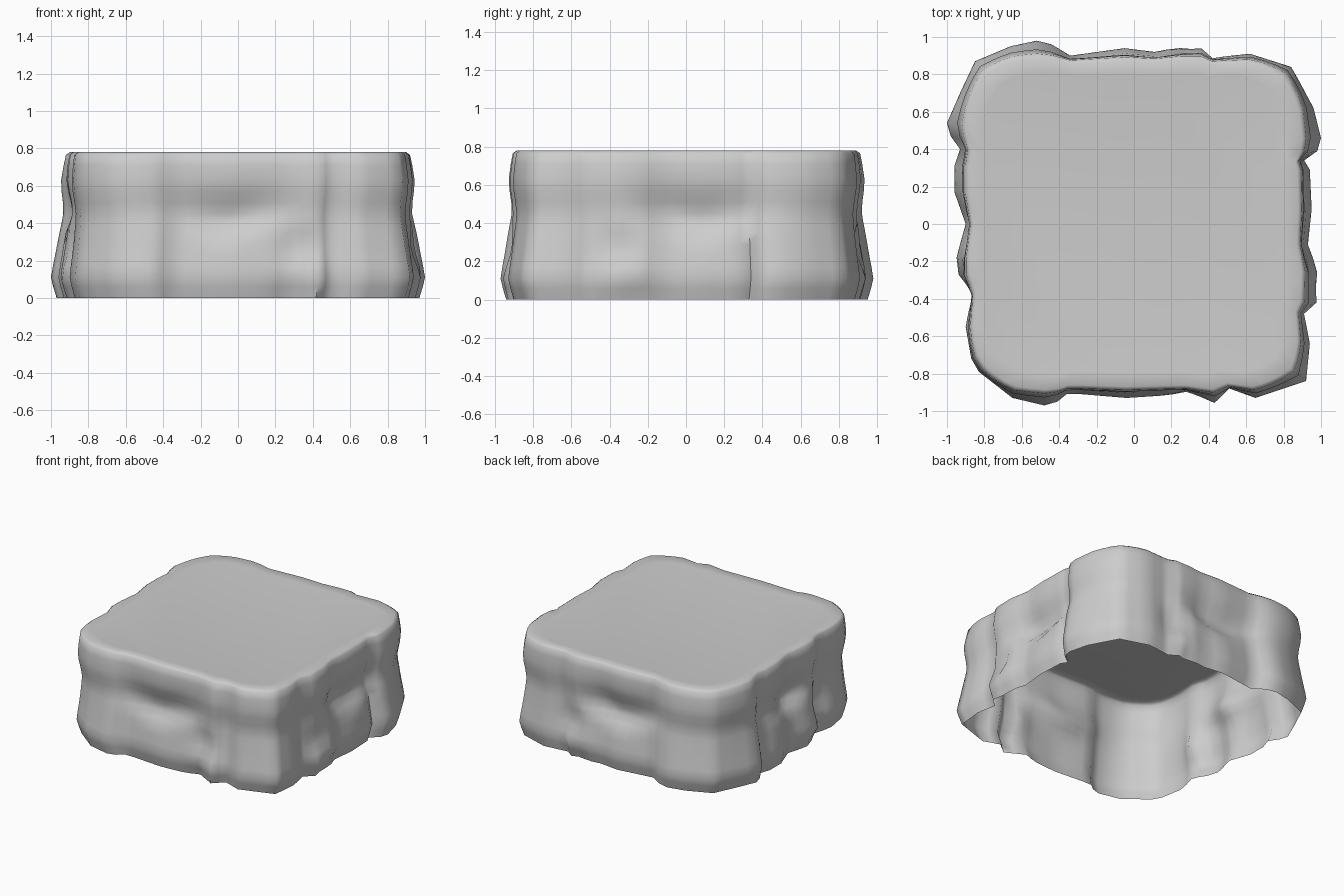
import bpy
import bmesh
from math import exp
from mathutils import Vector

cube = bpy.data.objects.get("Cube")
if cube:
    bpy.data.objects.remove(cube)

# Rock colour
stone = bpy.data.materials.new("stone_grey")
stone.use_nodes = True
colour = (0.61, 0.61, 0.61, 1)
stone.diffuse_color = colour
stone.node_tree.nodes["Principled BSDF"].inputs["Base Color"].default_value = colour

# Weathered outline, in hundredths, counter-clockwise by wall
FRONT = [(-83, -79), (-65, -93), (-48, -97), (-41, -95), (-36, -91), (-28, -91),
         (-4, -93), (28, -91), (43, -96), (51, -88), (65, -93), (83, -87)]
RIGHT = [(92, -84), (94, -64), (91, -48), (98, -42), (99, -26), (93, -11),
         (95, 8), (94, 29), (91, 34), (98, 39), (100, 46), (96, 62), (88, 77)]
BACK = [(84, 84), (62, 91), (42, 89), (36, 95), (25, 95), (11, 92),
        (-5, 94), (-34, 90), (-44, 96), (-52, 98), (-66, 95), (-85, 87)]
LEFT = [(-93, 70), (-100, 54), (-98, 47), (-93, 40), (-96, 31), (-96, 17),
        (-90, 0), (-95, -18), (-95, -27), (-87, -38), (-90, -55), (-87, -72)]
HALF, CORNER = 0.865, 0.26

# Rows up the wall: height, share of the outline, overall scale
ROWS = [(0, 1, 0.97), (0.06, 1, 0.988), (0.11, 1, 1), (0.17, 0.96, 0.995),
        (0.23, 0.92, 0.988), (0.29, 0.88, 0.982), (0.35, 0.82, 0.978),
        (0.4, 0.76, 0.975), (0.45, 0.7, 0.975), (0.51, 0.65, 0.985),
        (0.57, 0.61, 0.998), (0.63, 0.58, 1.004), (0.71, 0.5, 1),
        (0.765, 0.45, 0.994), (0.78, 0.42, 0.975), (0.772, 0.3, 0.9)]


def outline():
    """Weathered outline with its long edges split into shorter ones."""
    corners = [Vector(p) / 100 for p in FRONT + RIGHT + BACK + LEFT]
    points = []
    for a, b in zip(corners, corners[1:] + corners[:1]):
        steps = max(1, round((b - a).length / 0.07))
        points += [a.lerp(b, i / steps) for i in range(steps)]
    return points


def rounded_square(p):
    """Nearest point on the smooth plateau edge."""
    core = HALF - CORNER
    c = Vector([max(-core, min(core, v)) for v in p])
    return c + (p - c).normalized() * CORNER


def bump(s, z, s0, z0, width, height):
    return exp(-((s - s0) / width) ** 2 - ((z - z0) / height) ** 2)


def hollow(p, z):
    """Depth of the carved hollows shared by all four walls."""
    s = p.x if abs(p.y) > abs(p.x) else -p.y
    # Bowl with a sharp curved lower lip
    lip = 0.39 + 0.25 * abs(s + 0.08)
    bowl = bump(s, z, -0.04, lip, 0.28, 0.06 if z < lip else 0.16)
    # Notch above a small ledge, with an undercut beside it
    notch = bump(s, z, 0.35, 0.27, 0.09, 0.11)
    undercut = bump(s, z, 0.29, 0.02, 0.08, 0.08)
    return 0.06 * bowl + 0.05 * notch + 0.035 * undercut


def wall_point(p, z, share, scale):
    q = rounded_square(p).lerp(p, share) * scale
    depth = hollow(p, z)
    if abs(p.y) > abs(p.x):
        q.y -= depth if p.y > 0 else -depth
    else:
        q.x -= depth if p.x > 0 else -depth
    return q.x, q.y, z


# Open-bottomed rock block: stacked rings closed by a flat plateau
bm = bmesh.new()
base = outline()
rings = [[bm.verts.new(wall_point(p, *row)) for p in base] for row in ROWS]
count = len(base)
for low, high in zip(rings, rings[1:]):
    for i in range(count):
        j = (i + 1) % count
        bm.faces.new((low[i], low[j], high[j], high[i]))
bm.faces.new(rings[-1])
bm.normal_update()

mesh = bpy.data.meshes.new("rock_block")
bm.to_mesh(mesh)
bm.free()
mesh.materials.append(stone)
block = bpy.data.objects.new("rock_block", mesh)
bpy.context.collection.objects.link(block)

# Smooth weathered surface
bpy.ops.object.select_all(action='DESELECT')
block.select_set(True)
bpy.context.view_layer.objects.active = block
bpy.ops.object.shade_smooth_by_angle(angle=1.2)
